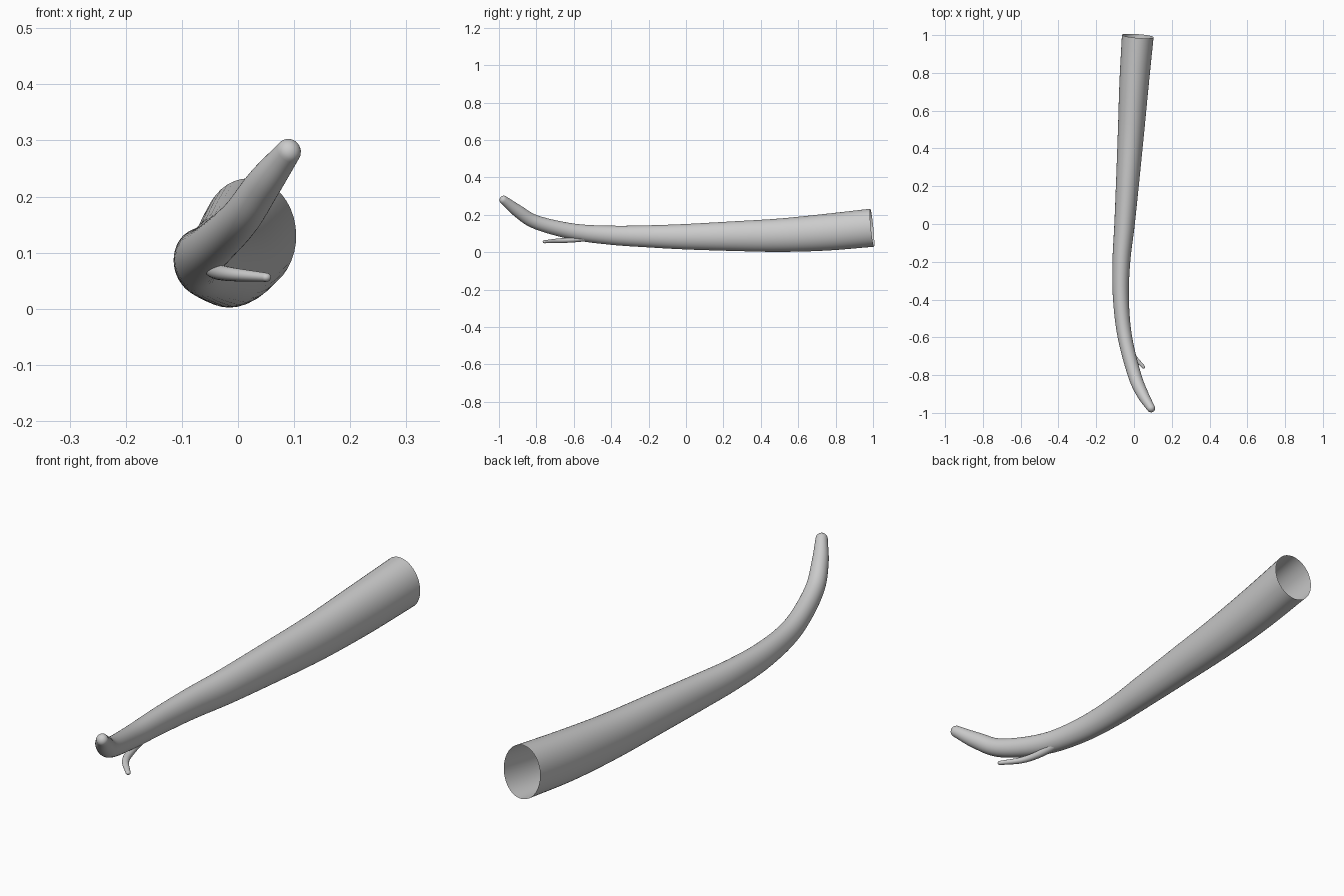
import bpy, bmesh, math
from mathutils import Vector

if "Cube" in bpy.data.objects:
    bpy.data.objects.remove(bpy.data.objects["Cube"])


def spline(pts, steps):
    # Catmull-Rom through stations (x, y, z, side radius, vertical radius)
    p = [Vector(q) for q in pts]
    p = [2 * p[0] - p[1]] + p + [2 * p[-1] - p[-2]]
    out = []
    for i in range(1, len(p) - 2):
        a, b, c, d = p[i - 1:i + 3]
        for s in range(steps):
            t = s / steps
            out.append(0.5 * (2 * b + (c - a) * t + (2 * a - 5 * b + 4 * c - d) * t * t
                              + (3 * b - a - 3 * c + d) * t ** 3))
    out.append(p[-2])
    return out


def limb(name, stations, sides=40, steps=6):
    path = spline(stations, steps)
    pos = [Vector(q[:3]) for q in path]
    rad = [(q[3], q[4]) for q in path]
    n = len(pos)
    tan = [(pos[min(i + 1, n - 1)] - pos[max(i - 1, 0)]).normalized() for i in range(n)]
    # rounded tip
    end, t, (rx, rz) = pos[-1], tan[-1], rad[-1]
    for k in range(1, 6):
        a = k / 6 * math.pi / 2
        pos.append(end + t * rx * math.sin(a))
        tan.append(t)
        rad.append((rx * math.cos(a), rz * math.cos(a)))
    bm = bmesh.new()
    rings = []
    for c, d, (rx, rz) in zip(pos, tan, rad):
        side = d.cross(Vector((0, 0, 1))).normalized()
        up = side.cross(d)
        rings.append([bm.verts.new(c + side * rx * math.cos(2 * math.pi * j / sides)
                                   + up * rz * math.sin(2 * math.pi * j / sides))
                      for j in range(sides)])
    for r, s in zip(rings, rings[1:]):
        for j in range(sides):
            k = (j + 1) % sides
            bm.faces.new((r[j], s[j], s[k], r[k]))
    tip = bm.verts.new(end + t * rad[n - 1][0])
    for j in range(sides):
        bm.faces.new((rings[-1][j], tip, rings[-1][(j + 1) % sides]))
    # wide end stays open; make the outside face outwards
    bm.normal_update()
    if sum(f.normal.dot(f.calc_center_median() - pos[n // 2]) * f.calc_area() for f in bm.faces) < 0:
        bmesh.ops.reverse_faces(bm, faces=bm.faces[:])
    for f in bm.faces:
        f.smooth = True
    me = bpy.data.meshes.new(name)
    bm.to_mesh(me)
    bm.free()
    ob = bpy.data.objects.new(name, me)
    bpy.context.collection.objects.link(ob)
    return ob


# Main tapered, curved limb
limb("main_limb", [
    (0.020, 0.995, 0.131, 0.084, 0.102),
    (0.001, 0.75, 0.107, 0.078, 0.098),
    (-0.015, 0.50, 0.091, 0.070, 0.089),
    (-0.032, 0.25, 0.086, 0.062, 0.079),
    (-0.050, 0.00, 0.083, 0.054, 0.068),
    (-0.067, -0.20, 0.085, 0.047, 0.059),
    (-0.069, -0.40, 0.091, 0.042, 0.051),
    (-0.048, -0.60, 0.110, 0.038, 0.043),
    (0.003, -0.80, 0.160, 0.035, 0.037),
    (0.045, -0.90, 0.221, 0.031, 0.033),
    (0.090, -0.975, 0.280, 0.022, 0.023),
])

# Small side prong near the tip
limb("side_prong", [
    (-0.058, -0.42, 0.085, 0.017, 0.017),
    (-0.050, -0.52, 0.076, 0.016, 0.016),
    (-0.036, -0.61, 0.066, 0.015, 0.014),
    (-0.008, -0.69, 0.061, 0.013, 0.012),
    (0.050, -0.757, 0.056, 0.009, 0.008),
], sides=24)
